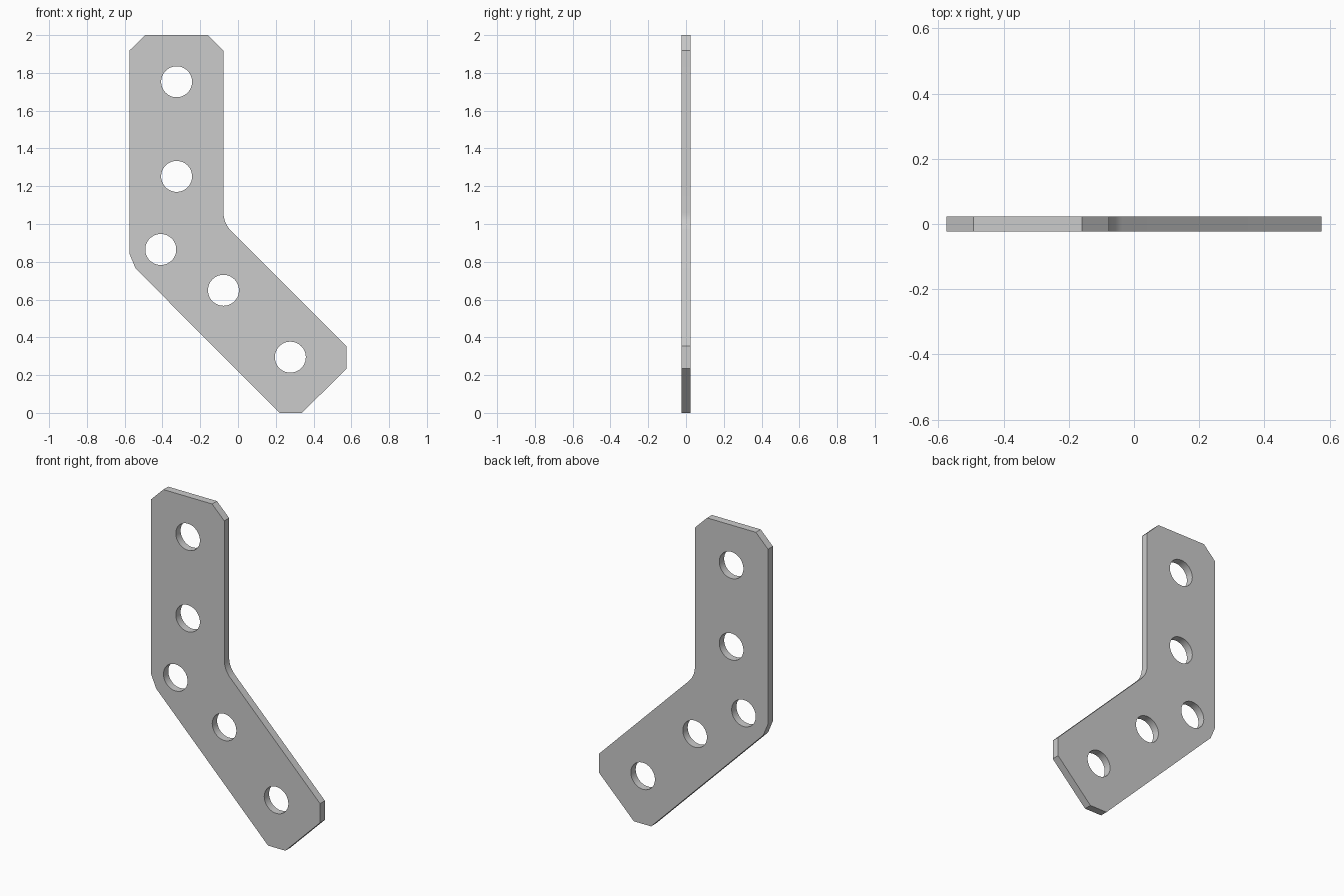
import bpy, bmesh
from math import sin, cos, tan, pi, radians

if "Cube" in bpy.data.objects:
    bpy.data.objects.remove(bpy.data.objects["Cube"])

THICK = 0.047
HOLE_R = 0.082


def arc(cx, cz, r, a0, a1, n):
    return [(cx + r * cos(a0 + (a1 - a0) * i / n),
             cz + r * sin(a0 + (a1 - a0) * i / n)) for i in range(n + 1)]


def add_loop(curve, pts):
    s = curve.splines.new('POLY')
    s.points.add(len(pts) - 1)
    for p, (x, z) in zip(s.points, pts):
        p.co = (x, z, 0, 1)
    s.use_cyclic_u = True


# Plate outline: chamfered ends, clipped outer elbow, filleted inner elbow
R = 0.14
inner = arc(-0.077 + R, 1.004 + R * tan(pi / 8), R, radians(225), radians(180), 10)
outline = [(0.221, 0), (0.339, 0), (0.575, 0.235), (0.575, 0.353)] + inner + [
    (-0.077, 1.918), (-0.16, 2), (-0.492, 2), (-0.575, 1.918),
    (-0.575, 0.843), (-0.542, 0.764)]

# Bolt holes along both arms
holes = [(-0.325, 1.753), (-0.325, 1.252), (-0.409, 0.865),
         (-0.077, 0.649), (0.277, 0.295)]

curve = bpy.data.curves.new("angled_plate", 'CURVE')
curve.dimensions = '2D'
curve.fill_mode = 'BOTH'
curve.extrude = THICK / 2
add_loop(curve, outline)
for cx, cz in holes:
    add_loop(curve, arc(cx, cz, HOLE_R, 0, 2 * pi, 48)[:-1])

plate = bpy.data.objects.new("angled_plate", curve)
bpy.context.collection.objects.link(plate)
plate.rotation_euler = (pi / 2, 0, 0)
bpy.context.view_layer.objects.active = plate
plate.select_set(True)
bpy.ops.object.convert(target='MESH')
bpy.ops.object.transform_apply(location=False, rotation=True, scale=False)

# Weld walls to the flat faces and shade hole walls smooth
plate = bpy.context.object
bm = bmesh.new()
bm.from_mesh(plate.data)
bmesh.ops.remove_doubles(bm, verts=bm.verts, dist=1e-5)
bmesh.ops.recalc_face_normals(bm, faces=bm.faces)
bm.to_mesh(plate.data)
bm.free()
bpy.ops.object.shade_smooth_by_angle(angle=radians(15))
